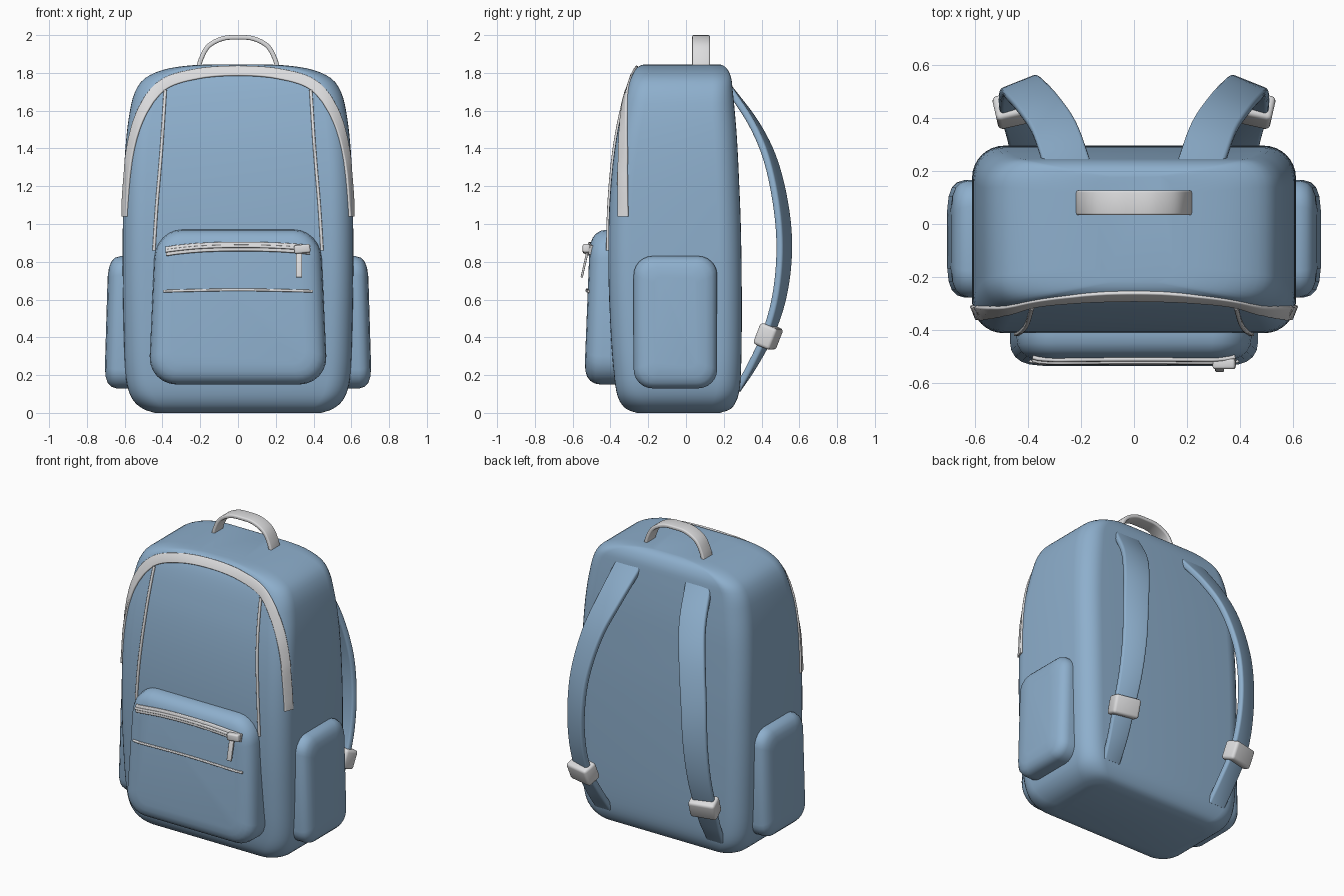
import bpy, bmesh, math
from mathutils import Vector, Matrix
from mathutils.bvhtree import BVHTree

if "Cube" in bpy.data.objects:
    bpy.data.objects.remove(bpy.data.objects["Cube"], do_unlink=True)


def material(name, rgb):
    m = bpy.data.materials.new(name)
    m.use_nodes = True
    color = (*rgb, 1)
    m.diffuse_color = color
    m.node_tree.nodes["Principled BSDF"].inputs["Base Color"].default_value = color
    return m


blue = material("blue fabric", (0.27, 0.43, 0.61))
grey = material("light grey trim", (0.72, 0.72, 0.73))
parts = []


def finish(name, bm, mat):
    """Turn a bmesh into an object and return its surface tree."""
    bmesh.ops.recalc_face_normals(bm, faces=bm.faces)
    mesh = bpy.data.meshes.new(name)
    bm.to_mesh(mesh)
    tree = BVHTree.FromBMesh(bm)
    bm.free()
    mesh.materials.append(mat)
    obj = bpy.data.objects.new(name, mesh)
    bpy.context.collection.objects.link(obj)
    parts.append(obj)
    return tree


def rounded_rect(u0, u1, v0, v1, r, n=6):
    pts = []
    centers = ((u1 - r, v1 - r), (u0 + r, v1 - r), (u0 + r, v0 + r), (u1 - r, v0 + r))
    for k, (cu, cv) in enumerate(centers):
        for i in range(n + 1):
            a = (k + i / n) * math.pi / 2
            pts.append((cu + r * math.cos(a), cv + r * math.sin(a)))
    return pts


def spline(points, n=6):
    """Smooth curve through control points of any dimension."""
    p = [Vector(q) for q in points]
    p = [2 * p[0] - p[1]] + p + [2 * p[-1] - p[-2]]
    out = []
    for i in range(1, len(p) - 2):
        a, b, c, d = p[i - 1:i + 3]
        for k in range(n):
            t = k / n
            out.append(b + (c - a) * (t / 2) + (2 * a - 5 * b + 4 * c - d) * (t * t / 2)
                       + (3 * b - a - 3 * c + d) * (t ** 3 / 2))
    return out + [p[-2]]


def loft(name, rings, mat):
    bm = bmesh.new()
    loops = [[bm.verts.new(co) for co in ring] for ring in rings]
    for a, b in zip(loops, loops[1:]):
        for i in range(len(a)):
            j = (i + 1) % len(a)
            bm.faces.new((a[i], a[j], b[j], b[i]))
    bm.faces.new(loops[0])
    bm.faces.new(loops[-1])
    return finish(name, bm, mat)


def tangents(pts):
    last = len(pts) - 1
    return [(pts[min(i + 1, last)] - pts[max(i - 1, 0)]).normalized() for i in range(last + 1)]


def band(name, pts, sides, widths, thick, mat):
    """Sweep a soft-edged flat section; widths and thick are half sizes."""
    rings = []
    for p, t, s, w in zip(pts, tangents(pts), sides, widths):
        n = t.cross(s).normalized()
        section = rounded_rect(-w, w, -thick, thick, min(w, thick) * 0.7, 3)
        rings.append([p + s * u + n * v for u, v in section])
    loft(name, rings, mat)


def surface_band(name, tree, guide, width, thick, mat, lift=0.0):
    """Lay a band along a surface."""
    hits = [tree.find_nearest(p) for p in spline(guide, 8)]
    pts = [h[0] + h[1] * lift for h in hits]
    last = len(hits) - 1
    normals = [sum((hits[min(max(i + k, 0), last)][1] for k in (-2, -1, 0, 1, 2)), Vector((0, 0, 0)))
               for i in range(last + 1)]
    sides = [t.cross(n).normalized() for t, n in zip(tangents(pts), normals)]
    band(name, pts, sides, [width] * len(pts), thick, mat)


def block(name, center, size, rotation, bevel, mat):
    bm = bmesh.new()
    bmesh.ops.create_cube(bm, size=1)
    bmesh.ops.scale(bm, vec=size, verts=bm.verts)
    bmesh.ops.bevel(bm, geom=bm.edges[:], offset=bevel, segments=3, profile=0.5, affect='EDGES')
    bmesh.ops.transform(bm, matrix=Matrix.Translation(center) @ rotation, verts=bm.verts)
    finish(name, bm, mat)


def flip(points, s):
    return [(s * x, y, z) for x, y, z in points]


# Main bag: height, half width, front, back, corner radius
profile = [
    (0, .44, -.26, .18, .10), (.02, .50, -.315, .235, .11), (.06, .55, -.35, .265, .12),
    (.12, .58, -.37, .283, .12), (.22, .597, -.383, .291, .12), (.4, .604, -.397, .295, .12),
    (.7, .61, -.41, .295, .12), (1, .61, -.41, .29, .12), (1.25, .605, -.395, .28, .12),
    (1.45, .592, -.37, .27, .12), (1.6, .572, -.34, .258, .12), (1.7, .545, -.315, .248, .11),
    (1.77, .495, -.292, .24, .10), (1.815, .40, -.27, .222, .09), (1.837, .28, -.245, .20, .08),
    (1.845, .15, -.22, .18, .07)]
bag = loft("main_bag", [[(x, y, z) for x, y in rounded_rect(-w, w, f, b, r, 8)]
                        for z, w, f, b, r in spline(profile, 3)], blue)

# Front pocket, narrower and leaning back toward the top
rings = []
for y, inset in ((-.34, 0), (-.44, 0), (-.472, .005), (-.498, .02), (-.515, .042), (-.525, .07), (-.53, .11)):
    outline = rounded_rect(-.47 + inset, .47 - inset, .15 + inset, .97 - inset, .15 - inset * .7)
    rings.append([(x * (1.01 - .1 * (z - .15)), y + .04 * (z - .4), z) for x, z in outline])
pocket = loft("front_pocket", rings, blue)

# Pocket zip, tape and teeth, and the stitched line below
zip_path = [(-.385, -.52, .858), (-.2, -.52, .876), (0, -.52, .882), (.2, -.52, .878), (.385, -.52, .866)]
surface_band("pocket_zip_tape", pocket, zip_path, .025, .008, grey, .004)
surface_band("pocket_zip_teeth", pocket, zip_path, .008, .008, grey, .012)
surface_band("pocket_piping", pocket, [(-.4, -.53, .645), (0, -.53, .652), (.4, -.53, .645)], .007, .007, grey, .004)
block("zip_slider", (.34, -.527, .868), (.085, .04, .045), Matrix.Rotation(-.1, 4, 'Y'), .01, grey)
block("zip_puller", (.323, -.537, .785), (.034, .012, .14), Matrix.Rotation(-.22, 4, 'X'), .004, grey)

# Arched trim around the front panel
half = [(.605, -.335, 1.04), (.598, -.34, 1.22), (.57, -.335, 1.4), (.50, -.32, 1.6), (.39, -.30, 1.74)]
arch = half + [(.2, -.285, 1.80), (0, -.28, 1.815), (-.2, -.285, 1.80)] + flip(half[::-1], -1)
surface_band("front_arch_trim", bag, arch, .03, .008, grey)

for s, side in ((1, "left"), (-1, "right")):
    # Seam piping on the front panel
    seam = [(.385, -.32, 1.71), (.405, -.37, 1.4), (.43, -.41, 1.1), (.445, -.41, .86)]
    surface_band(side + "_front_piping", bag, flip(seam, s), .008, .008, grey, .003)

    # Side pocket
    rings = []
    for x, inset in ((.55, 0), (.635, 0), (.662, .008), (.682, .028), (.694, .06), (.70, .11)):
        outline = rounded_rect(-.277 + inset, .165 - inset, .13 + inset, .83 - inset, .10 - inset * .6)
        rings.append([(s * (x - .03 * (z - .4)), y, z) for y, z in outline])
    loft(side + "_side_pocket", rings, blue)

    # Shoulder strap bowing out from the back
    path = [(.25, .22, 1.73), (.30, .36, 1.53), (.36, .45, 1.33), (.41, .505, 1.08), (.43, .52, .85),
            (.44, .495, .62), (.44, .435, .42), (.42, .35, .25), (.405, .27, .12)]
    pts = spline(flip(path, s))
    steps = [i / (len(pts) - 1) for i in range(len(pts))]
    sides = [Vector((s * math.cos(a), -math.sin(a), 0)) for a in (.38 * math.sin(math.pi * t) for t in steps)]
    band(side + "_shoulder_strap", pts, sides, [.09 - .03 * t for t in steps], .019, blue)

    # Strap buckle
    turn = Matrix.Rotation(-.22 * s, 4, 'Z') @ Matrix.Rotation(-.38, 4, 'X')
    block(side + "_strap_buckle", (s * .44, .435, .405), (.17, .10, .12), turn, .018, grey)

# Carry handle
half = [(.215, .08, 1.80), (.195, .08, 1.875), (.155, .08, 1.943), (.08, .08, 1.982)]
pts = spline(half + [(0, .08, 1.988)] + flip(half[::-1], -1))
band("carry_handle", pts, [Vector((0, 1, 0))] * len(pts), [.047] * len(pts), .012, grey)

# Smooth shading with crisp edges kept
bpy.ops.object.select_all(action='DESELECT')
for obj in parts:
    obj.select_set(True)
bpy.context.view_layer.objects.active = parts[0]
bpy.ops.object.shade_smooth_by_angle(angle=math.radians(40))
